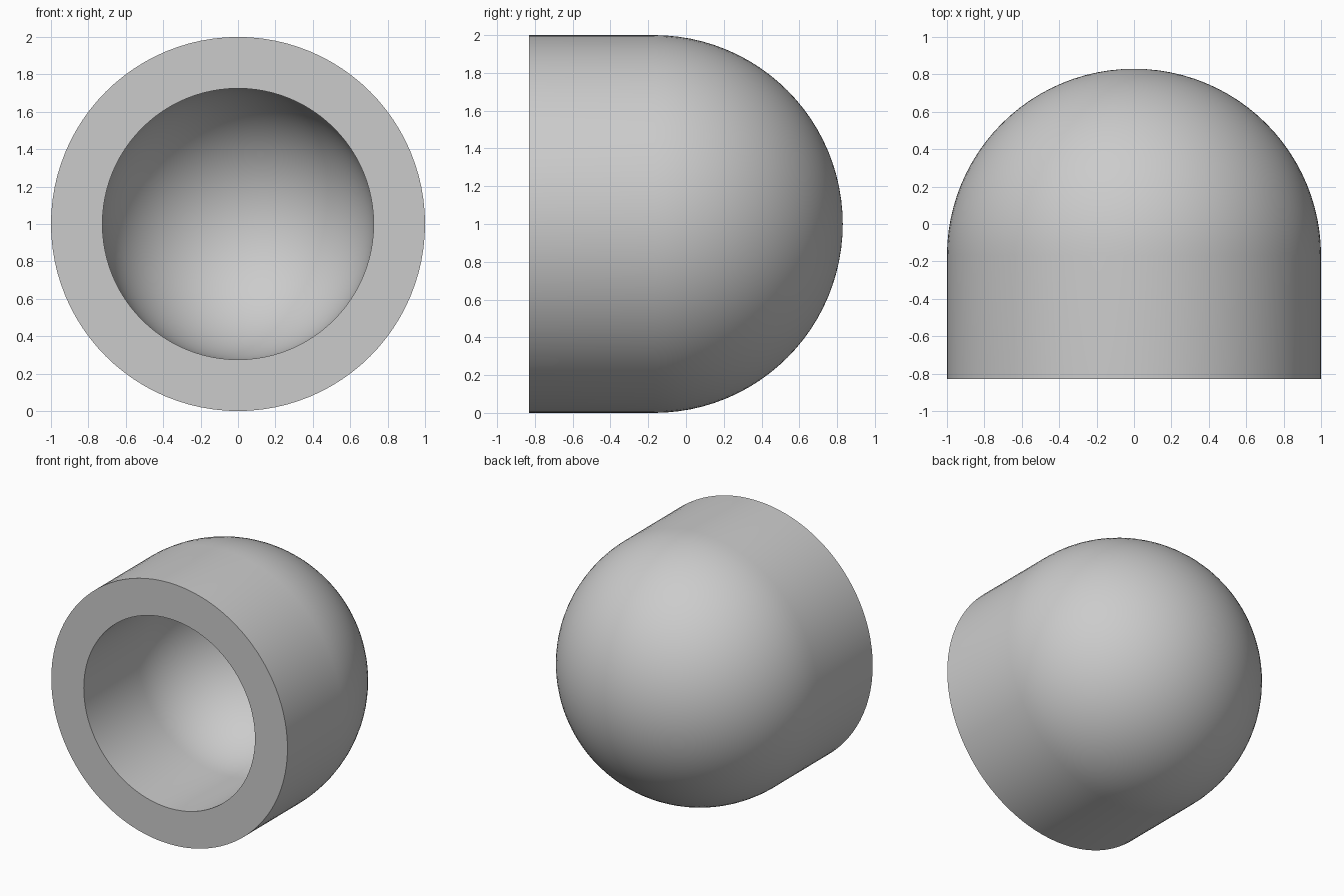
import bpy, bmesh
from math import sin, cos, pi, radians
from mathutils import Vector

cube = bpy.data.objects.get("Cube")
if cube:
    bpy.data.objects.remove(cube, do_unlink=True)

OUTER, INNER = 1.0, 0.725      # radii
FRONT, BEND = -0.83, -0.17     # open rim, start of the domes
RINGS, SEGMENTS = 24, 96

# Plain grey material
grey = bpy.data.materials.new("plain grey")
grey.use_nodes = True
colour = (0.6, 0.6, 0.6, 1)
grey.diffuse_color = colour
grey.node_tree.nodes["Principled BSDF"].inputs["Base Color"].default_value = colour


def dome(radius):
    """Profile from the dome's pole out to the open rim."""
    arc = [(radius * sin(i / RINGS * pi / 2), BEND + radius * cos(i / RINGS * pi / 2))
           for i in range(RINGS + 1)]
    return arc + [(radius, FRONT)]


# Hollow domed cap: outer wall, flat rim and inner wall turned round the y axis
profile = dome(OUTER) + dome(INNER)[::-1]
bm = bmesh.new()
verts = [bm.verts.new((r, y, 1)) for r, y in profile]
edges = [bm.edges.new(pair) for pair in zip(verts, verts[1:])]
bmesh.ops.spin(bm, geom=verts + edges, cent=Vector((0, 0, 1)), axis=Vector((0, 1, 0)),
               angle=2 * pi, steps=SEGMENTS)
bmesh.ops.remove_doubles(bm, verts=bm.verts, dist=0.0005)
bmesh.ops.recalc_face_normals(bm, faces=bm.faces)

mesh = bpy.data.meshes.new("domed_cap")
bm.to_mesh(mesh)
bm.free()
mesh.materials.append(grey)
cap = bpy.data.objects.new("domed_cap", mesh)
bpy.context.collection.objects.link(cap)

# Smooth walls, crisp rim
bpy.ops.object.select_all(action="DESELECT")
cap.select_set(True)
bpy.context.view_layer.objects.active = cap
bpy.ops.object.shade_smooth_by_angle(angle=radians(30))
